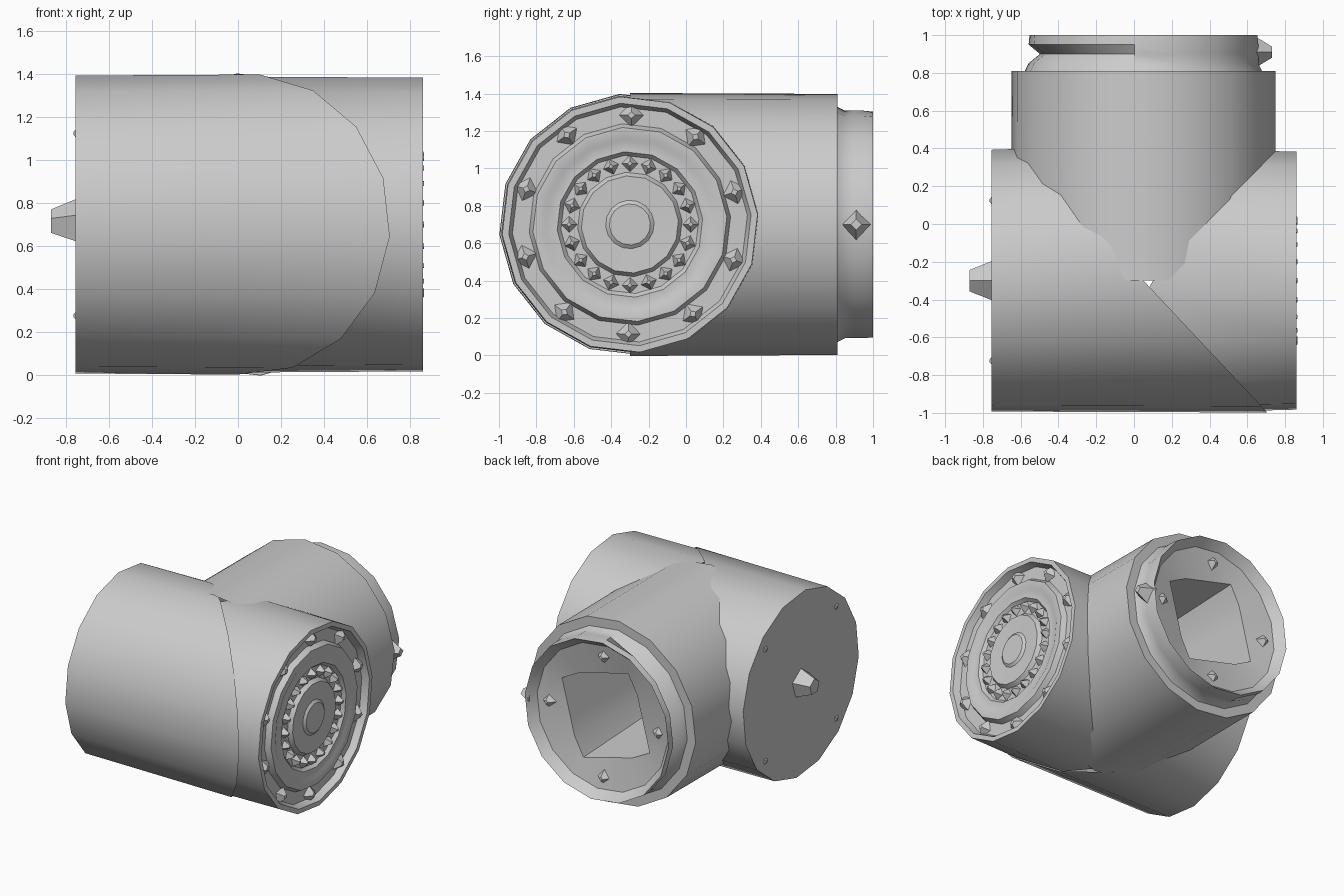
import bpy, bmesh, math
from mathutils import Matrix, Vector

old = bpy.data.objects.get("Cube")
if old:
    bpy.data.objects.remove(old, do_unlink=True)

grey = bpy.data.materials.new("plain grey")
grey.use_nodes = True
grey.diffuse_color = (0.6, 0.6, 0.6, 1)
grey.node_tree.nodes["Principled BSDF"].inputs["Base Color"].default_value = (0.6, 0.6, 0.6, 1)

SEG = 16
AX, AY, AZ = 0.05, -0.3, 0.7      # point where the three arms meet


def finish(bm, name, smooth=None):
    bmesh.ops.recalc_face_normals(bm, faces=bm.faces)
    mesh = bpy.data.meshes.new(name)
    bm.to_mesh(mesh)
    bm.free()
    mesh.materials.append(grey)
    obj = bpy.data.objects.new(name, mesh)
    bpy.context.collection.objects.link(obj)
    if smooth:
        bpy.ops.object.select_all(action='DESELECT')
        obj.select_set(True)
        bpy.context.view_layer.objects.active = obj
        bpy.ops.object.shade_smooth_by_angle(angle=math.radians(smooth))
    return obj


def lathe(name, profile, axis, warp=None):
    """Turn (distance, radius) pairs about the x or y arm axis; the last ring is capped."""
    bm = bmesh.new()
    rings = []
    for i, (d, r) in enumerate(profile):
        ring = []
        for k in range(SEG):
            t = math.tau * (k + 0.2) / SEG
            c, s = math.cos(t), math.sin(t)
            dd, rr = warp(i, d, r, t) if warp else (d, r)
            co = (dd, AY + rr * c, AZ + rr * s) if axis == 'x' else (AX + rr * c, dd, AZ + rr * s)
            ring.append(bm.verts.new(co))
        rings.append(ring)
    for a, b in zip(rings, rings[1:]):
        for k in range(SEG):
            n = (k + 1) % SEG
            bm.faces.new((a[k], a[n], b[n], b[k]))
    bm.faces.new(rings[-1])
    return finish(bm, name, 35)


def pyramid(bm, pos, direction, base, height, top=0.0, sides=4, roll=0.0):
    turn = Vector(direction).to_track_quat('Z', 'Y').to_matrix().to_4x4()
    m = Matrix.Translation(pos) @ turn @ Matrix.Rotation(roll, 4, 'Z') @ Matrix.Translation((0, 0, height / 2))
    bmesh.ops.create_cone(bm, cap_ends=True, segments=sides, radius1=base,
                          radius2=top, depth=height, matrix=m)


def ring_of_pyramids(name, x, radius, count, base, height, way=1, start=0.0):
    bm = bmesh.new()
    for k in range(count):
        t = start + math.tau * k / count
        pyramid(bm, (x, AY + radius * math.cos(t), AZ + radius * math.sin(t)),
                (way, 0, 0), base, height, base * 0.25, 4, t)
    return finish(bm, name)


# Left and right arms, mitred where they meet
def right_mitre(i, d, r, t):
    return (AX - 0.03 + abs(r * math.cos(t)) * 0.93, r) if i == 0 else (d, r)


def left_mitre(i, d, r, t):
    return (AX - r * math.cos(t) * 0.94, r) if i == 0 else (d, r)


lathe("plain_arm", [(0, 0.7), (-0.755, 0.695)], 'x', left_mitre)
lathe("dial_arm", [(0, 0.69), (0.86, 0.685), (0.86, 0.65), (0.81, 0.63), (0.81, 0.54),
                   (0.85, 0.52), (0.85, 0.47), (0.84, 0.45), (0.845, 0.39), (0.82, 0.37),
                   (0.82, 0.28), (0.85, 0.26), (0.845, 0.13), (0.86, 0.11)], 'x', right_mitre)


# Back arm with lip, dished mouth and squarish bore
def mouth(i, d, r, t):
    if i >= 8:
        a = t + 0.25
        r /= max(abs(math.cos(a)), abs(math.sin(a)))
    if i == 4 and math.cos(t) < -0.45:
        r -= 0.06
    return d, r


lathe("socket_arm", [(AY, 0.705), (0.81, 0.7), (0.81, 0.63), (0.85, 0.61), (0.9, 0.61),
                     (0.95, 0.61), (1.0, 0.605), (0.93, 0.55), (0.89, 0.31), (0.0, 0.25)],
      'y', mouth)

# Teeth in the outer groove and the inner ring of the dial
ring_of_pyramids("outer_teeth", 0.80, 0.585, 10, 0.075, 0.055, 1, 0.3)
ring_of_pyramids("inner_teeth", 0.81, 0.325, 20, 0.05, 0.055)

# Small studs and knob on the plain end cap
ring_of_pyramids("cap_studs", -0.75, 0.6, 4, 0.035, 0.015, -1, math.pi / 4)
bm = bmesh.new()
pyramid(bm, (-0.75, AY, AZ + 0.01), (-1, 0, 0), 0.11, 0.12, 0.06, 5)
finish(bm, "cap_knob")

# Locking lugs round the lip and inside the mouth
bm = bmesh.new()
for k in range(4):
    t = math.tau * k / 4
    out = Vector((math.cos(t), 0, math.sin(t)))
    if k == 0:
        pyramid(bm, Vector((AX, 0.91, AZ)) + out * 0.58, out, 0.09, 0.1, 0.03)
    pyramid(bm, Vector((AX, 0.9, AZ)) + out * 0.46, (0, 1, 0), 0.06, 0.05, 0.015, 4, t)
finish(bm, "lip_lugs")
